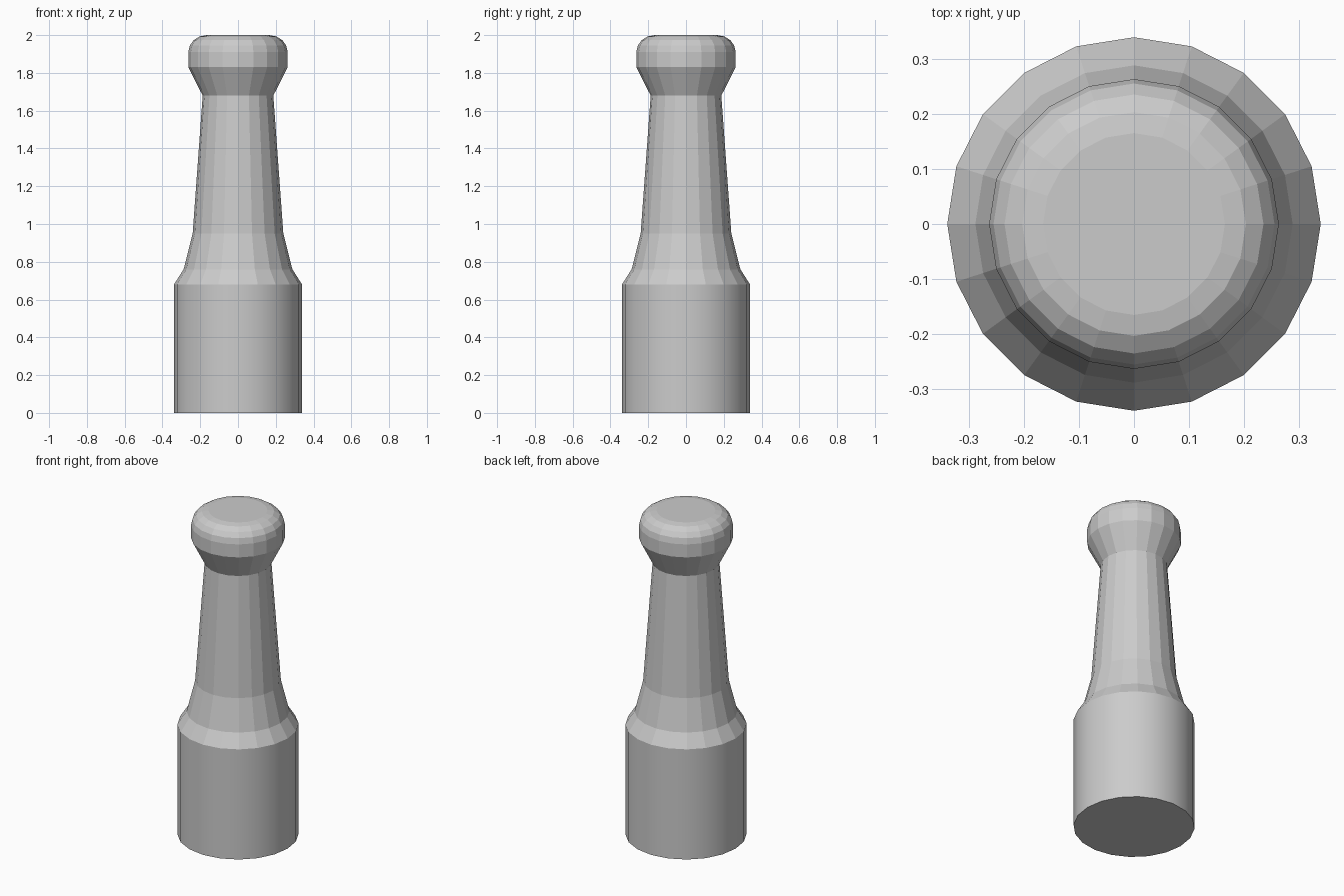
import bpy
import bmesh
from math import cos, sin, tau

if "Cube" in bpy.data.objects:
    bpy.data.objects.remove(bpy.data.objects["Cube"])

SIDES = 20


def lathe(name, profile, smooth=False, cap_bottom=False, cap_top=False):
    """Revolve (radius, height) points around z."""
    bm = bmesh.new()
    rings = [[bm.verts.new((r * cos(tau * i / SIDES), r * sin(tau * i / SIDES), z))
              for i in range(SIDES)] for r, z in profile]
    for low, high in zip(rings, rings[1:]):
        for i in range(SIDES):
            j = (i + 1) % SIDES
            face = bm.faces.new((low[i], low[j], high[j], high[i]))
            face.smooth = smooth
    if cap_bottom:
        bm.faces.new(rings[0][::-1])
    if cap_top:
        bm.faces.new(rings[-1])
    mesh = bpy.data.meshes.new(name)
    bm.to_mesh(mesh)
    bm.free()
    obj = bpy.data.objects.new(name, mesh)
    bpy.context.collection.objects.link(obj)
    return obj


# Smooth cylindrical base with a flat underside
lathe("base", [(0.339, 0), (0.339, 0.68)], smooth=True, cap_bottom=True)

# Faceted shoulder and tapering neck
lathe("neck", [(0.339, 0.68), (0.288, 0.76), (0.24, 0.95), (0.187, 1.68)])

# Flared knob with a rounded top rim
lathe("head", [(0.187, 1.68), (0.263, 1.83), (0.263, 1.91), (0.255, 1.945),
               (0.235, 1.973), (0.203, 1.993), (0.165, 2.0)], cap_top=True)
